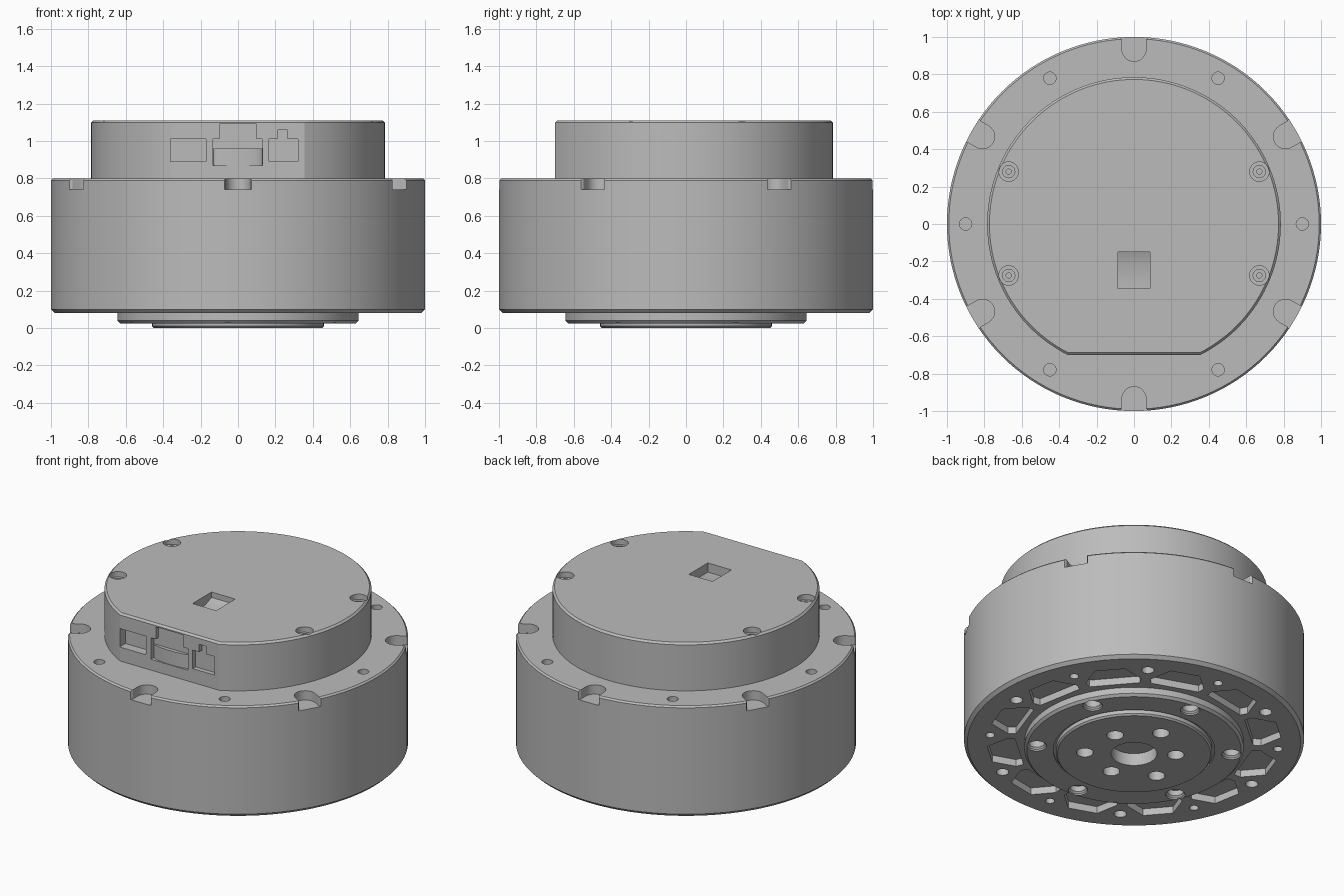
import bpy, bmesh
from math import sin, cos, pi, radians, asin
from mathutils import Matrix, Vector

if "Cube" in bpy.data.objects:
    bpy.data.objects.remove(bpy.data.objects["Cube"])

grey = bpy.data.materials.new("machined_grey")
grey.use_nodes = True
grey.diffuse_color = (0.5, 0.5, 0.5, 1)
grey.node_tree.nodes["Principled BSDF"].inputs["Base Color"].default_value = (0.5, 0.5, 0.5, 1)


def loft(bm, loops):
    """Skin a stack of equal-length loops and cap both ends."""
    rings = [[bm.verts.new(p) for p in loop] for loop in loops]
    n = len(rings[0])
    for a, b in zip(rings, rings[1:]):
        for i in range(n):
            j = (i + 1) % n
            bm.faces.new((a[i], a[j], b[j], b[i]))
    bm.faces.new(rings[0][::-1])
    bm.faces.new(rings[-1])


def lathe(bm, profile, segs=32, at=(0, 0)):
    """Revolve (radius, height) pairs about a vertical axis."""
    loft(bm, [[(at[0] + r * cos(2 * pi * i / segs), at[1] + r * sin(2 * pi * i / segs), z)
               for i in range(segs)] for r, z in profile])


def hole(bm, r, z0, z1, at=(0, 0), segs=24):
    lathe(bm, [(r, z0), (r, z1)], segs, at)


def prism(bm, pts, z0, z1, angle=0):
    """Extrude a flat outline upward, turned about the main axis."""
    turn = Matrix.Rotation(radians(angle), 3, 'Z')
    loft(bm, [[turn @ Vector((x, y, z)) for x, y in pts] for z in (z0, z1)])


def polar(r, deg):
    return r * cos(radians(deg)), r * sin(radians(deg))


def make(name, bm):
    bmesh.ops.recalc_face_normals(bm, faces=bm.faces[:])
    mesh = bpy.data.meshes.new(name)
    bm.to_mesh(mesh)
    bm.free()
    obj = bpy.data.objects.new(name, mesh)
    mesh.materials.append(grey)
    bpy.context.collection.objects.link(obj)
    return obj


def finish(obj, cutter_bm=None):
    """Carve with the cutter, then smooth the round walls."""
    bpy.ops.object.select_all(action='DESELECT')
    bpy.context.view_layer.objects.active = obj
    obj.select_set(True)
    if cutter_bm:
        cutter = make(obj.name + "_cutter", cutter_bm)
        cutter.hide_render = True
        mod = obj.modifiers.new("carve", 'BOOLEAN')
        mod.operation, mod.solver, mod.object = 'DIFFERENCE', 'EXACT', cutter
        bpy.ops.object.modifier_apply(modifier=mod.name)
        bpy.data.objects.remove(cutter)
    bpy.ops.object.shade_smooth_by_angle(angle=radians(25))


# Main housing drum
bm = bmesh.new()
lathe(bm, [(0.98, 0.08), (1, 0.1), (1, 0.79), (0.99, 0.8)], 128)
housing = make("housing", bm)
cut = bmesh.new()
# Rim notches and mounting holes on the upper shoulder
notch = [polar(0.065, 90 + 180 * i / 12) for i in range(13)]
notch = [(0.935 + x, y) for x, y in notch]
notch += [(0.985, -0.065), (1.0, -0.075), (1.1, -0.075), (1.1, 0.075), (1.0, 0.075), (0.985, 0.065)]
for k in range(6):
    prism(cut, notch, 0.74, 0.9, 30 + 60 * k)
    hole(cut, 0.033, 0.74, 0.9, polar(0.9, 60 * k))
# Underside pockets and alternating holes
half = [(0.685, 0.15), (0.73, 0.165), (0.86, 0.09)]
pocket = half + [(x, -y) for x, y in reversed(half)]
for k in range(12):
    prism(cut, pocket, -0.1, 0.125, 10.5 + 30 * k)
    hole(cut, 0.037 if k % 2 else 0.027, -0.1, 0.14, polar(0.85, 25.5 + 30 * k))
# Socket that receives the rotor
hole(cut, 0.6, -0.1, 0.25, segs=96)
finish(housing, cut)

# Output rotor: flange, ring groove and raised hub
bm = bmesh.new()
lathe(bm, [(0.45, 0), (0.46, 0.01), (0.46, 0.035), (0.475, 0.035), (0.475, 0.025),
           (0.63, 0.025), (0.645, 0.04), (0.645, 0.08), (0.6, 0.08), (0.6, 0.25)], 96)
rotor = make("output_rotor", bm)
cut = bmesh.new()
hole(cut, 0.135, -0.1, 0.08, segs=48)
for k in range(6):
    lathe(cut, [(0.058, -0.1), (0.058, 0.035), (0.048, 0.045), (0.048, 0.13)], 24,
          polar(0.575, 25 + 60 * k))
    hole(cut, 0.05, -0.1, 0.07, polar(0.29 if k % 2 else 0.245, 23 + 60 * k))
finish(rotor, cut)


# Rear cover with a flat front
def cover_outline(r, flat, z, n=112):
    a = asin(flat / r)
    return [(r * cos(-a + (pi + 2 * a) * i / n), r * sin(-a + (pi + 2 * a) * i / n), z)
            for i in range(n + 1)]


FLAT = 0.7
bm = bmesh.new()
loft(bm, [cover_outline(0.785, FLAT, 0.8), cover_outline(0.785, FLAT, 1.098),
          cover_outline(0.773, FLAT - 0.012, 1.11)])
cover = make("rear_cover", bm)
cut = bmesh.new()
# Sunken screw seats
for x in (-0.67, 0.67):
    for y in (-0.275, 0.28):
        lathe(cut, [(0.052, 1.2), (0.052, 1.075), (0.033, 1.075), (0.033, 1.045),
                    (0.014, 1.045), (0.014, 1.0)], 24, (x, y))
# Window with a ramped back
window = [(-0.345, 1.2), (-0.345, 1.05), (-0.215, 1.05), (-0.15, 1.075), (-0.15, 1.2)]
loft(cut, [[(x, y, z) for y, z in window] for x in (-0.085, 0.085)])
# Connector openings on the flat
ports = [
    (0.06, [(-0.36, 0.89), (-0.17, 0.89), (-0.17, 1.01), (-0.36, 1.01)]),
    (0.03, [(-0.135, 0.87), (0.13, 0.87), (0.13, 1.01), (0.1, 1.01), (0.1, 1.09),
            (-0.1, 1.09), (-0.1, 1.01), (-0.135, 1.01)]),
    (0.03, [(0.165, 0.89), (0.32, 0.89), (0.32, 1.01), (0.265, 1.01), (0.265, 1.06),
            (0.21, 1.06), (0.21, 1.01), (0.165, 1.01)]),
]
for depth, pts in ports:
    loft(cut, [[(x, y, z) for x, z in pts] for y in (-0.8, depth - FLAT)])
finish(cover, cut)

# Curved plug face inside the middle opening
bm = bmesh.new()
arc = [(0.13 * cos(pi * i / 24), 0.03 - FLAT - 0.025 * sin(pi * i / 24)) for i in range(25)]
prism(bm, arc, 0.87, 0.96)
finish(make("connector_plug", bm))
